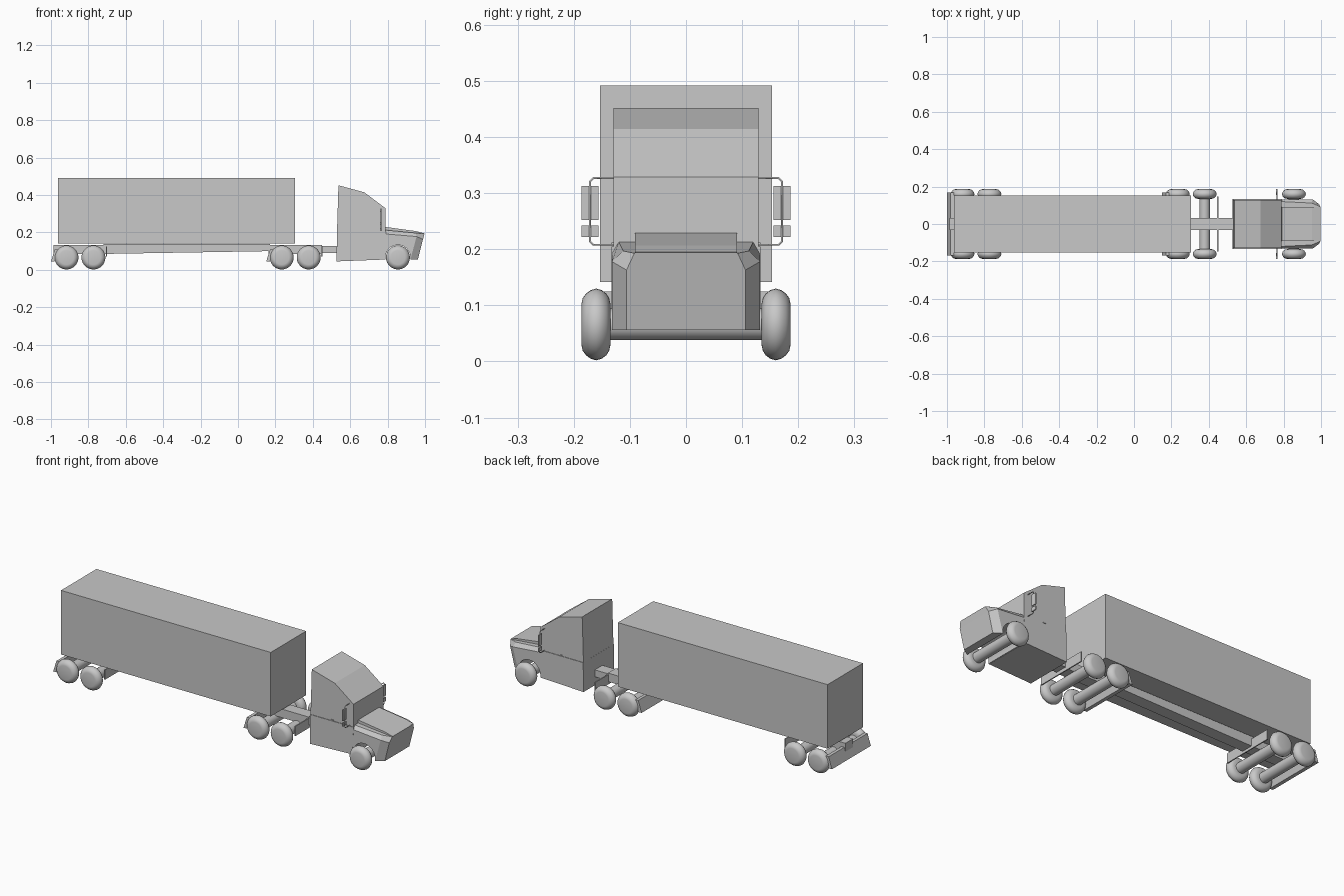
import bpy, bmesh, math
from mathutils import Vector

old = bpy.data.objects.get("Cube")
if old:
    bpy.data.objects.remove(old, do_unlink=True)

grey = bpy.data.materials.new("plain_grey")
grey.use_nodes = True
grey.diffuse_color = (0.58, 0.58, 0.58, 1)
grey.node_tree.nodes["Principled BSDF"].inputs["Base Color"].default_value = (0.58, 0.58, 0.58, 1)


def finish(name, bm, smooth=False):
    bmesh.ops.recalc_face_normals(bm, faces=bm.faces[:])
    me = bpy.data.meshes.new(name)
    bm.to_mesh(me)
    bm.free()
    me.materials.append(grey)
    ob = bpy.data.objects.new(name, me)
    bpy.context.collection.objects.link(ob)
    if smooth:
        bpy.ops.object.select_all(action="DESELECT")
        ob.select_set(True)
        bpy.context.view_layer.objects.active = ob
        bpy.ops.object.shade_smooth_by_angle(angle=math.radians(40))
    return ob


def loft(name, rings, smooth=False):
    """Skin closed rings of equal length and cap both ends."""
    bm = bmesh.new()
    rows = [[bm.verts.new(p) for p in ring] for ring in rings]
    n = len(rows[0])
    for a, b in zip(rows, rows[1:]):
        for i in range(n):
            j = (i + 1) % n
            bm.faces.new((a[i], a[j], b[j], b[i]))
    bm.faces.new(rows[0])
    bm.faces.new(rows[-1])
    return finish(name, bm, smooth)


def prism(name, profile, half, mid=0):
    """Extrude a side profile (x, z) across the width."""
    return loft(name, [[(x, mid + s * half, z) for x, z in profile] for s in (-1, 1)])


def box(name, x0, x1, half, z0, z1, mid=0):
    return prism(name, [(x0, z0), (x1, z0), (x1, z1), (x0, z1)], half, mid)


def lathe(name, x, z, profile, sides=32):
    """Revolve (y, radius) points about a crosswise axis."""
    turn = [2 * math.pi * i / sides for i in range(sides)]
    rings = [[(x + r * math.cos(t), y, z + r * math.sin(t)) for t in turn] for y, r in profile]
    return loft(name, rings, True)


# Wheels and axles
HUB = 0.066
TYRE = [(0.135, 0.038), (0.137, 0.047), (0.142, 0.055), (0.15, 0.061), (0.16, 0.064),
        (0.17, 0.061), (0.178, 0.055), (0.184, 0.047), (0.186, 0.038)]


def axle_set(name, x):
    lathe(name + "_axle", x, HUB, [(-0.15, 0.028), (0.15, 0.028)], 24)
    for side, s in (("left", 1), ("right", -1)):
        lathe(f"{name}_wheel_{side}", x, HUB, [(s * y, r) for y, r in TYRE])


axle_set("steer", 0.855)

# Twin-axle bogies with frame, front plate and slanted rear bar
for name, c in (("trailer_bogie", -0.845), ("drive_bogie", 0.306)):
    axle_set(name + "_rear", c - 0.072)
    axle_set(name + "_front", c + 0.072)
    box(name + "_frame", c - 0.142, c + 0.143, 0.033, 0.085, 0.132)
    box(name + "_front_plate", c + 0.139, c + 0.145, 0.148, 0.072, 0.125)
    prism(name + "_rear_bar", [(c - 0.155, 0.045), (c - 0.135, 0.045),
                               (c - 0.118, 0.108), (c - 0.135, 0.108)], 0.168)

# Trailer and chassis beams
box("trailer_box", -0.963, 0.305, 0.153, 0.142, 0.492)
prism("trailer_beam", [(-0.72, 0.085), (0.17, 0.1), (0.17, 0.138), (-0.72, 0.138)], 0.033)
box("tractor_beam", 0.4, 0.54, 0.033, 0.09, 0.128)

# Cab
prism("cab_upper", [(0.529, 0.19), (0.79, 0.19), (0.789, 0.329),
                    (0.676, 0.414), (0.537, 0.452)], 0.1295)
prism("cab_lower", [(0.527, 0.045), (0.785, 0.055), (0.791, 0.205), (0.529, 0.205)], 0.1325)


# Hood body with chamfered nose and a wheel arch through it
def mirrored(half):
    return half + [(x, -y, z) for x, y, z in reversed(half)]


hood = loft("hood_body", [mirrored(h) for h in (
    [(0.785, 0.132, 0.056), (0.922, 0.132, 0.056), (0.962, 0.106, 0.056)],
    [(0.785, 0.132, 0.192), (0.955, 0.132, 0.178), (0.989, 0.106, 0.163)],
    [(0.785, 0.12, 0.213), (0.95, 0.112, 0.197), (0.997, 0.092, 0.193)])])
cutter = lathe("arch_cutter", 0.855, HUB, [(-0.2, 0.067), (0.2, 0.067)])
cutter.hide_render = True
cut = hood.modifiers.new("arch", "BOOLEAN")
cut.operation = "DIFFERENCE"
cut.object = cutter
bpy.context.view_layer.objects.active = hood
bpy.ops.object.modifier_apply(modifier=cut.name)
bpy.data.objects.remove(cutter, do_unlink=True)
prism("hood_top", [(0.785, 0.18), (0.98, 0.18), (0.996, 0.195), (0.952, 0.207), (0.79, 0.229)], 0.091)


# Mirrors on bent tube brackets
def tube(name, points, radius):
    cu = bpy.data.curves.new(name, "CURVE")
    cu.dimensions = "3D"
    cu.bevel_depth = radius
    cu.bevel_resolution = 1
    cu.use_fill_caps = True
    sp = cu.splines.new("POLY")
    sp.points.add(len(points) - 1)
    for p, co in zip(sp.points, points):
        p.co = (*co, 1)
    cu.materials.append(grey)
    bpy.context.collection.objects.link(bpy.data.objects.new(name, cu))


for side, s in (("left", 1), ("right", -1)):
    path = [(0.125, 0.327), (0.165, 0.327), (0.171, 0.321),
            (0.171, 0.214), (0.165, 0.208), (0.125, 0.208)]
    tube(f"mirror_bracket_{side}", [Vector((0.765, s * y, z)) for y, z in path], 0.002)
    box(f"mirror_{side}", 0.76, 0.766, 0.015, 0.252, 0.313, s * 0.171)
    box(f"small_mirror_{side}", 0.76, 0.766, 0.015, 0.222, 0.242, s * 0.171)
    box(f"door_handle_{side}", 0.655, 0.67, 0.002, 0.208, 0.212, s * 0.131)
